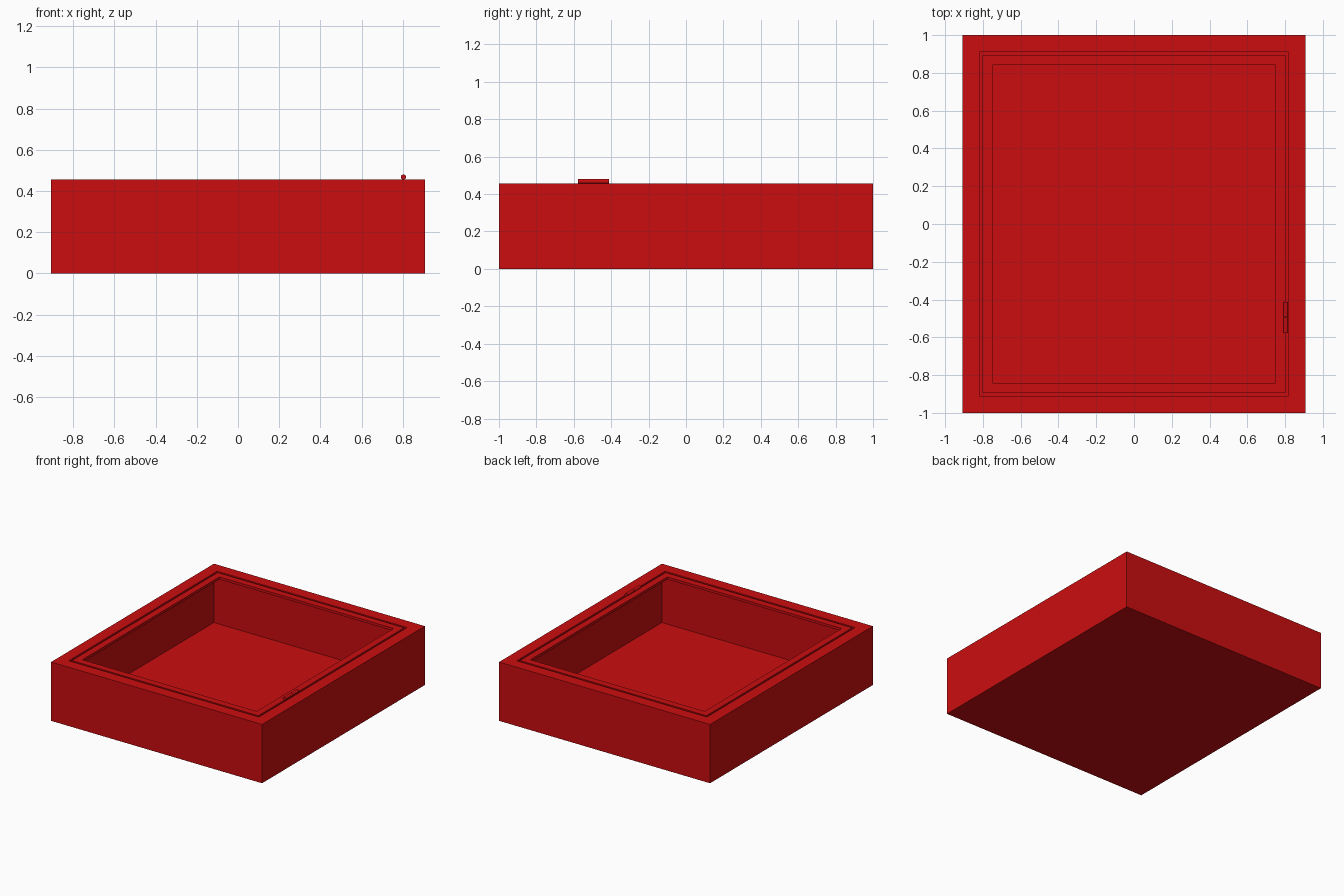
import bpy, bmesh, math

if "Cube" in bpy.data.objects:
    bpy.data.objects.remove(bpy.data.objects["Cube"])

red = bpy.data.materials.new("red_paint")
red.diffuse_color = (0.6, 0.004, 0.005, 1)
red.use_nodes = True
red.node_tree.nodes["Principled BSDF"].inputs["Base Color"].default_value = red.diffuse_color

HX, HY, TOP = 0.907, 1.0, 0.457      # cabinet half sizes and height
GAP_OUT, GAP_IN, OPEN = 0.09, 0.105, 0.158   # insets of the rim, door and opening
THICK = 0.02


def ring(bm, inset, z):
    """Rectangular loop of vertices, inset from the cabinet outline."""
    x, y = HX - inset, HY - inset
    return [bm.verts.new((sx * x, sy * y, z))
            for sx, sy in ((-1, -1), (1, -1), (1, 1), (-1, 1))]


def bridge(bm, a, b):
    for i in range(4):
        j = (i + 1) % 4
        bm.faces.new((a[i], a[j], b[j], b[i]))


def finish(bm, name):
    me = bpy.data.meshes.new(name)
    bm.to_mesh(me)
    bm.free()
    ob = bpy.data.objects.new(name, me)
    bpy.context.collection.objects.link(ob)
    me.materials.append(red)
    return ob


# Sheet-metal cabinet: back panel, thin walls, flat rim and folded lip
bm = bmesh.new()
loops = [ring(bm, 0, 0), ring(bm, 0, TOP), ring(bm, GAP_OUT, TOP),
         ring(bm, GAP_OUT, TOP - THICK)]
bm.faces.new(loops[0][::-1])
for a, b in zip(loops, loops[1:]):
    bridge(bm, a, b)
finish(bm, "cabinet_shell")

# Door frame set flush inside the rim
bm = bmesh.new()
loops = [ring(bm, GAP_IN, TOP - THICK), ring(bm, GAP_IN, TOP),
         ring(bm, OPEN, TOP), ring(bm, OPEN, TOP - THICK)]
for a, b in zip(loops, loops[1:] + loops[:1]):
    bridge(bm, a, b)
finish(bm, "door_frame")

# Two hinge knuckles on a common axis over the door gap
for name, y in (("hinge_knuckle_front", -0.536), ("hinge_knuckle_back", -0.453)):
    bpy.ops.mesh.primitive_cylinder_add(
        vertices=24, radius=0.0125, depth=0.081,
        location=(0.803, y, 0.468), rotation=(math.pi / 2, 0, 0))
    ob = bpy.context.object
    ob.name = name
    ob.data.materials.append(red)
    bpy.ops.object.shade_smooth_by_angle()
